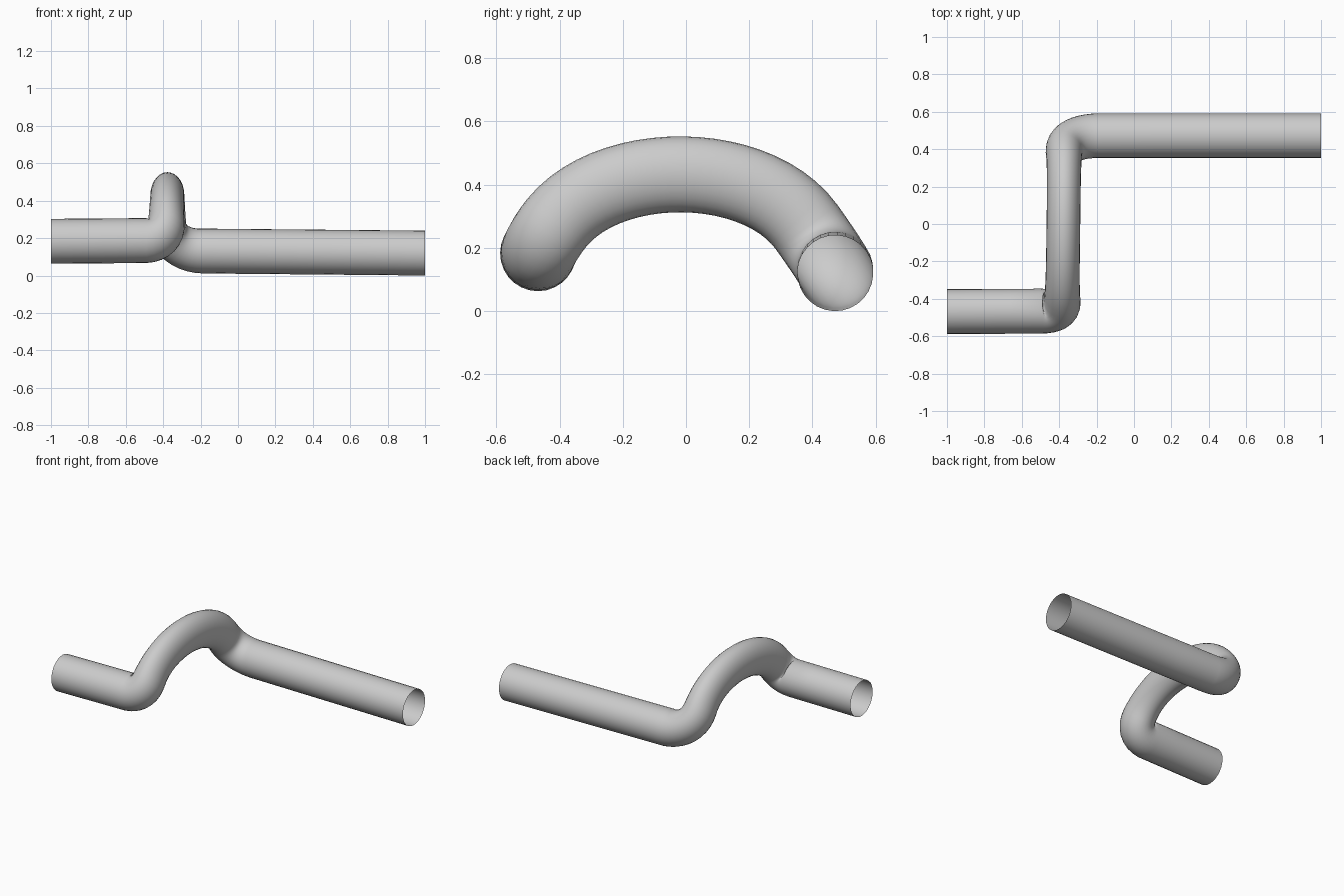
import bpy, bmesh, math
from mathutils import Vector

if "Cube" in bpy.data.objects:
    bpy.data.objects.remove(bpy.data.objects["Cube"])

SIDES, R, FLAT = 28, 0.12, 0.09

# Path as cubic Bezier pieces: points, steps, half-width at start and end
left_end, left_knee = Vector((-1, -0.468, 0.183)), Vector((-0.49, -0.466, 0.187))
arch_a, arch_b = Vector((-0.384, -0.409, 0.279)), Vector((-0.374, 0.382, 0.265))
ctrl_a, ctrl_b = Vector((-0.38, -0.24, 0.488)), Vector((-0.374, 0.225, 0.484))
right_knee, right_end = Vector((-0.19, 0.472, 0.131)), Vector((1, 0.472, 0.12))
dir_a, dir_b = (ctrl_a - arch_a).normalized(), (ctrl_b - arch_b).normalized()


def line(a, b):
    return (a, a.lerp(b, 1 / 3), a.lerp(b, 2 / 3), b)


pieces = [
    (line(left_end, left_knee), 3, R, R),
    ((left_knee, left_knee + Vector((0.065, 0, 0)), arch_a - dir_a * 0.065, arch_a), 8, R, 0.098),
    ((arch_a, ctrl_a, ctrl_b, arch_b), 22, 0.098, 0.098),
    ((arch_b, arch_b - dir_b * 0.1, right_knee - Vector((0.1, 0, 0)), right_knee), 10, 0.098, R),
    (line(right_knee, right_end), 4, R, R),
]


def bezier(p, t):
    s = 1 - t
    pos = p[0] * s**3 + p[1] * 3 * s * s * t + p[2] * 3 * s * t * t + p[3] * t**3
    tan = (p[1] - p[0]) * s * s + (p[2] - p[1]) * 2 * s * t + (p[3] - p[2]) * t * t
    return pos, tan.normalized()


# Sample the path; the flat side of the section faces x along the arch
bm = bmesh.new()
rings = []
for i, (pts, steps, w0, w1) in enumerate(pieces):
    for k in range(0 if i == 0 else 1, steps + 1):
        t = k / steps
        pos, tan = bezier(pts, t)
        if i < 2:
            up = dir_a
        elif i > 2:
            up = -dir_b
        else:
            up = tan
        normal = Vector((0, -up.z, up.y)).normalized()
        side = tan.cross(normal).normalized()
        normal = side.cross(tan)
        width = w0 + (w1 - w0) * t
        if i == 2:
            width = FLAT + (w0 - FLAT) * (2 * t - 1) ** 4
        rings.append([bm.verts.new(pos + normal * R * math.cos(a) + side * width * math.sin(a))
                      for a in (2 * math.pi * j / SIDES for j in range(SIDES))])

# Open-ended tube skin
for a, b in zip(rings, rings[1:]):
    for j in range(SIDES):
        n = (j + 1) % SIDES
        bm.faces.new((a[j], a[n], b[n], b[j])).smooth = True
bmesh.ops.recalc_face_normals(bm, faces=bm.faces)

mesh = bpy.data.meshes.new("bent_pipe")
bm.to_mesh(mesh)
bm.free()
pipe = bpy.data.objects.new("bent_pipe", mesh)
bpy.context.collection.objects.link(pipe)
